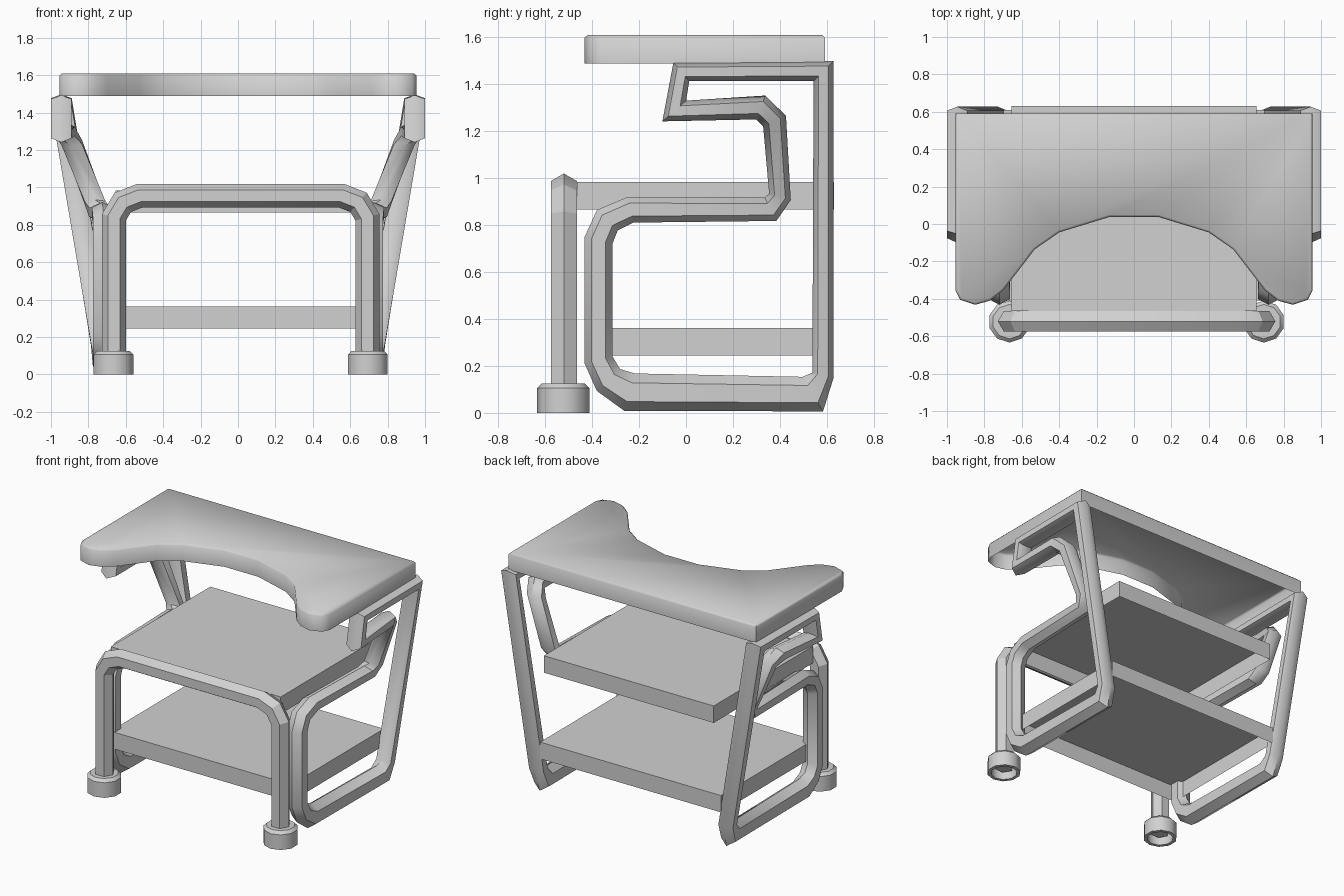
import bpy, bmesh, math
from mathutils import Vector

cube = bpy.data.objects.get("Cube")
if cube:
    bpy.data.objects.remove(cube, do_unlink=True)

grey = bpy.data.materials.new("plain grey")
grey.use_nodes = True
colour = (0.64, 0.64, 0.64, 1)
grey.diffuse_color = colour
grey.node_tree.nodes["Principled BSDF"].inputs["Base Color"].default_value = colour


def finish(bm, name, smooth=None):
    mesh = bpy.data.meshes.new(name)
    bm.to_mesh(mesh)
    bm.free()
    mesh.materials.append(grey)
    obj = bpy.data.objects.new(name, mesh)
    bpy.context.collection.objects.link(obj)
    if smooth:
        bpy.ops.object.select_all(action='DESELECT')
        obj.select_set(True)
        bpy.context.view_layer.objects.active = obj
        bpy.ops.object.shade_smooth_by_angle(angle=math.radians(smooth))
    return obj


def shell(name, outline, z0, z1, bevel=0, smooth=None):
    """Raise an outline into a panel that is open underneath."""
    bm = bmesh.new()
    base = bm.faces.new([bm.verts.new((x, y, z0)) for x, y in outline])
    raised = bmesh.ops.extrude_face_region(bm, geom=[base], use_keep_orig=True)["geom"]
    bmesh.ops.translate(bm, vec=(0, 0, z1 - z0),
                        verts=[g for g in raised if isinstance(g, bmesh.types.BMVert)])
    if bevel:
        rim = [e for e in bm.edges if all(v.co.z > z1 - 0.001 for v in e.verts)]
        bmesh.ops.bevel(bm, geom=rim, offset=bevel, segments=1, affect='EDGES')
    bmesh.ops.recalc_face_normals(bm, faces=bm.faces)
    underside = [f for f in bm.faces if all(v.co.z < z0 + 0.001 for v in f.verts)]
    bmesh.ops.delete(bm, geom=underside, context='FACES_ONLY')
    return finish(bm, name, smooth)


def shelf(name, x, y0, y1, z0, z1):
    return shell(name, [(-x, y0), (x, y0), (x, y1), (-x, y1)], z0, z1)


def hex_tube(name, path, place, half_width, closed, smooth):
    """Sweep a hexagon with mitred bends; path rows are (u, v, shift, radius)."""
    bm = bmesh.new()
    rings, n = [], len(path)
    for i, (u, v, shift, radius) in enumerate(path):
        here = Vector((u, v))
        before = Vector(path[i - 1][:2]) if closed or i else None
        after = Vector(path[(i + 1) % n][:2]) if closed or i < n - 1 else None
        a = (here - before).normalized() if before else (after - here).normalized()
        b = (after - here).normalized() if after else a
        na, nb = Vector((-a.y, a.x)), Vector((-b.y, b.x))
        mitre = (na + nb).normalized()
        mitre /= max(mitre.dot(na), 0.5)
        ring = []
        for k in range(6):
            t = math.tau * k / 6
            p = here + mitre * radius * math.cos(t)
            side = shift + half_width * math.sin(t) / math.sin(math.pi / 3)
            ring.append(bm.verts.new(place(p.x, p.y, side)))
        rings.append(ring)
    for i in range(n if closed else n - 1):
        r, s = rings[i], rings[(i + 1) % n]
        for k in range(6):
            bm.faces.new((r[k], r[(k + 1) % 6], s[(k + 1) % 6], s[k]))
    if not closed:
        bm.faces.new(rings[0])
        bm.faces.new(rings[-1])
    bmesh.ops.recalc_face_normals(bm, faces=bm.faces)
    return finish(bm, name, smooth)


# Tabletop with a curved cut-out at the front
half = [(0.955, 0.592), (0.955, -0.355), (0.93, -0.405), (0.85, -0.432), (0.77, -0.41),
        (0.70, -0.355), (0.53, -0.135), (0.40, -0.045), (0.13, 0.038)]
outline = half + [(-x, y) for x, y in reversed(half)]
shell("tabletop", outline, 1.488, 1.608, 0.012, 50)

# Two shelves
shelf("upper_shelf", 0.655, -0.465, 0.63, 0.865, 0.983)
shelf("lower_shelf", 0.698, -0.41, 0.61, 0.245, 0.362)

# Front arch, set slightly to the left
arch_half = [(0.678, 0.04), (0.678, 0.84), (0.63, 0.92), (0.54, 0.955)]
arch_centre = 0.014
arch = arch_half + [(-x, z) for x, z in reversed(arch_half)]
hex_tube("front_arch", [(x + arch_centre, z, -0.52, 0.064) for x, z in arch],
         lambda u, v, s: (u, s, v), 0.055, False, 20)

# Hollow feet under the arch
foot_profile = [(0.088, 0.09), (0.088, 0.0), (0.112, 0.0), (0.112, 0.105), (0.092, 0.125)]
for side, sign in (("left", 1), ("right", -1)):
    bm = bmesh.new()
    rings = [[bm.verts.new((arch_centre + sign * 0.68 + r * math.sin(math.tau * k / 10),
                            -0.522 + r * math.cos(math.tau * k / 10), z))
              for k in range(10)] for r, z in foot_profile]
    for a, b in zip(rings, rings[1:]):
        for k in range(10):
            bm.faces.new((a[k], a[(k + 1) % 10], b[(k + 1) % 10], b[k]))
    bm.faces.new(rings[0])
    bm.faces.new(rings[-1])
    bmesh.ops.recalc_face_normals(bm, faces=bm.faces)
    finish(bm, side + "_foot", 40)

# Side frames: one closed bent tube each, leaning outward at the top
frame = [(0.585, 1.455, 0.945, 0.042), (-0.02, 1.452, 0.945, 0.04),
         (-0.05, 1.285, 0.945, 0.042), (0.318, 1.30, 0.93, 0.05),
         (0.377, 1.242, 0.89, 0.05), (0.40, 0.92, 0.765, 0.045),
         (0.36, 0.867, 0.74, 0.05), (-0.235, 0.865, 0.725, 0.055),
         (-0.335, 0.82, 0.72, 0.058), (-0.372, 0.735, 0.72, 0.06),
         (-0.372, 0.225, 0.72, 0.06), (-0.33, 0.14, 0.72, 0.065),
         (-0.24, 0.088, 0.72, 0.08), (0.54, 0.08, 0.72, 0.073),
         (0.583, 0.16, 0.73, 0.045)]
for side, sign in (("left", 1), ("right", -1)):
    hex_tube(side + "_frame", frame, lambda u, v, s: (sign * s, u, v), 0.056, True, 50)
